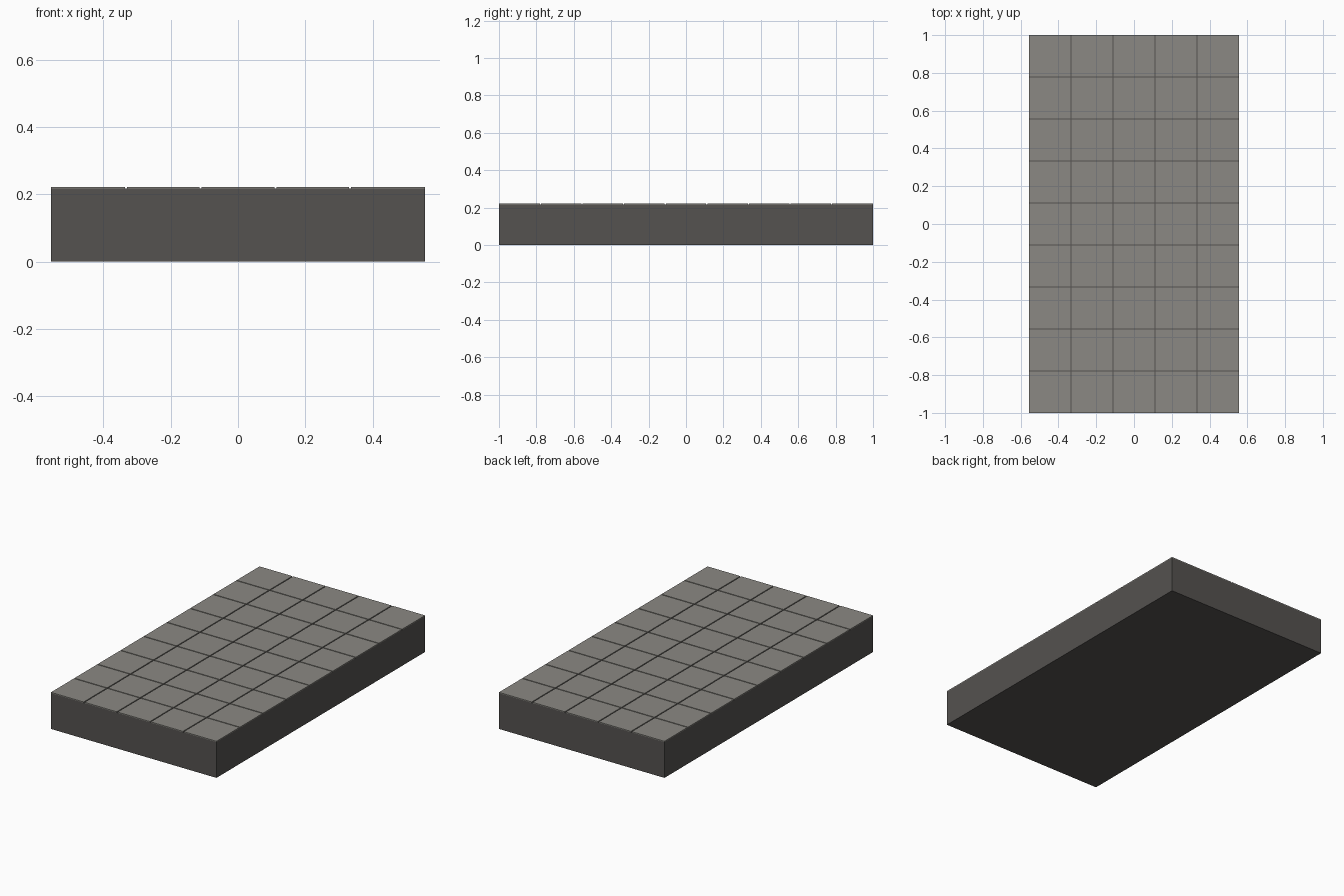
import bpy, bmesh
from mathutils import Matrix

if "Cube" in bpy.data.objects:
    bpy.data.objects.remove(bpy.data.objects["Cube"])

COLS, ROWS = 5, 9
CELL = 2 / ROWS
GAP = 0.006
BASE_H, TOP_H = 0.217, 0.2222


def material(name, rgb):
    m = bpy.data.materials.new(name)
    m.diffuse_color = (*rgb, 1)
    m.use_nodes = True
    m.node_tree.nodes["Principled BSDF"].inputs["Base Color"].default_value = m.diffuse_color
    return m


def add_box(bm, x, y, z0, z1, sx, sy):
    mat = Matrix.Translation((x, y, (z0 + z1) / 2)) @ Matrix.Diagonal((sx, sy, z1 - z0, 1))
    bmesh.ops.create_cube(bm, size=1, matrix=mat)


def finish(bm, name, mat):
    mesh = bpy.data.meshes.new(name)
    bm.to_mesh(mesh)
    bm.free()
    mesh.materials.append(mat)
    bpy.context.collection.objects.link(bpy.data.objects.new(name, mesh))


# Solid slab, visible as grout between the tiles
bm = bmesh.new()
add_box(bm, 0, 0, 0, BASE_H, COLS * CELL, ROWS * CELL)
finish(bm, "slab_base", material("dark_stone", (0.09, 0.085, 0.08)))

# Grid of thin square paving tiles; outer edges flush with the slab
bm = bmesh.new()
half_x, half_y = COLS * CELL / 2, ROWS * CELL / 2
for i in range(COLS):
    for j in range(ROWS):
        x0 = -half_x + i * CELL + (GAP / 2 if i else 0)
        x1 = -half_x + (i + 1) * CELL - (GAP / 2 if i < COLS - 1 else 0)
        y0 = -half_y + j * CELL + (GAP / 2 if j else 0)
        y1 = -half_y + (j + 1) * CELL - (GAP / 2 if j < ROWS - 1 else 0)
        add_box(bm, (x0 + x1) / 2, (y0 + y1) / 2, BASE_H, TOP_H, x1 - x0, y1 - y0)
# Tiles sit directly on the slab, so their undersides are removed
bm.normal_update()
bmesh.ops.delete(bm, geom=[f for f in bm.faces if f.normal.z < -0.5], context='FACES')
finish(bm, "paving_tiles", material("light_stone", (0.26, 0.25, 0.23)))
